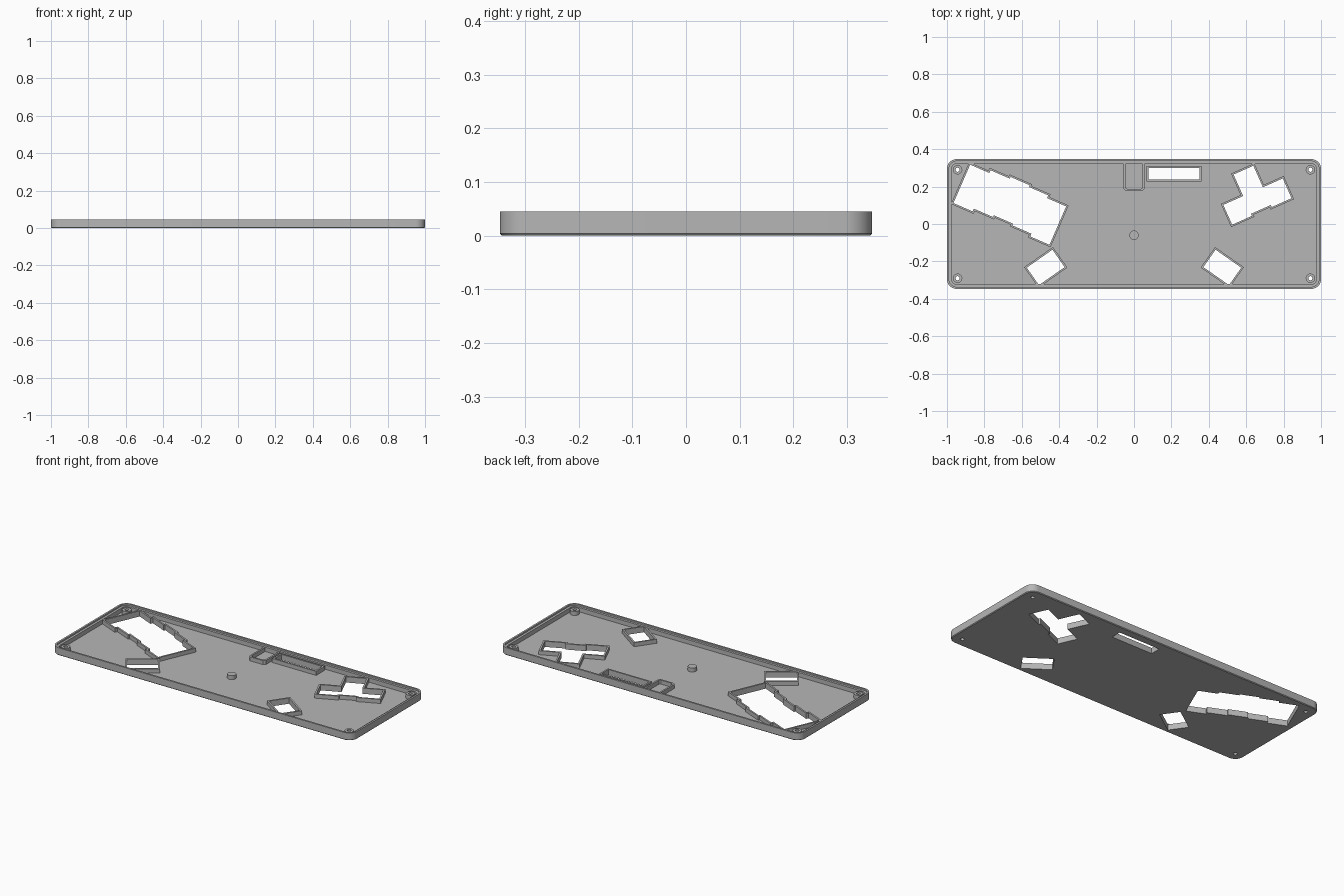
import bpy, bmesh, math
from mathutils import Vector, Matrix

cube = bpy.data.objects.get("Cube")
if cube:
    bpy.data.objects.remove(cube, do_unlink=True)

grey = bpy.data.materials.new("grey plastic")
grey.use_nodes = True
COLOUR = (0.47, 0.47, 0.47, 1)
grey.diffuse_color = COLOUR
grey.node_tree.nodes["Principled BSDF"].inputs["Base Color"].default_value = COLOUR

HALF_X, HALF_Y, HEIGHT = 1.0, 0.347, 0.045
FLOOR, RIM_TOP, RIM = 0.01, 0.034, 0.01


def loft(name, rings, closed=False):
    """Join (outline, height) rings; cap both ends, or join last to first."""
    bm = bmesh.new()
    loops = [[bm.verts.new((p[0], p[1], z)) for p in pts] for pts, z in rings]
    pairs = list(zip(loops, loops[1:]))
    if closed:
        pairs.append((loops[-1], loops[0]))
    else:
        bm.faces.new(loops[0])
        bm.faces.new(loops[-1])
    for a, b in pairs:
        n = len(a)
        for i in range(n):
            j = (i + 1) % n
            bm.faces.new((a[i], a[j], b[j], b[i]))
    bmesh.ops.recalc_face_normals(bm, faces=bm.faces)
    mesh = bpy.data.meshes.new(name)
    bm.to_mesh(mesh)
    bm.free()
    mesh.materials.append(grey)
    obj = bpy.data.objects.new(name, mesh)
    bpy.context.collection.objects.link(obj)
    return obj


def smooth(obj):
    bpy.ops.object.select_all(action='DESELECT')
    obj.select_set(True)
    bpy.context.view_layer.objects.active = obj
    bpy.ops.object.shade_smooth_by_angle(angle=math.radians(30))


def circle(x, y, r, n=32):
    return [(x + r * math.cos(math.tau * i / n), y + r * math.sin(math.tau * i / n))
            for i in range(n)]


def rounded_rect(inset, radius=0.052, steps=10):
    pts = []
    r = radius - inset
    for k, (sx, sy) in enumerate([(1, 1), (-1, 1), (-1, -1), (1, -1)]):
        for i in range(steps + 1):
            a = math.pi / 2 * (k + i / steps)
            pts.append((sx * (HALF_X - radius) + r * math.cos(a),
                        sy * (HALF_Y - radius) + r * math.sin(a)))
    return pts


def stepped_outline(columns, width, centre, degrees):
    """Counter-clockwise outline of side-by-side columns given as (low, high)."""
    x0 = -width * len(columns) / 2
    low, high = [], []
    for i, (lo, hi) in enumerate(columns):
        for x in (x0 + i * width, x0 + (i + 1) * width):
            low.append((x, lo))
            high.append((x, hi))
    turn = Matrix.Rotation(math.radians(degrees), 2)
    return [turn @ Vector(p) + Vector(centre) for p in low + high[::-1]]


def grow(pts, d):
    """Offset a right-angled outline outwards."""
    out = []
    for i, p in enumerate(pts):
        a = (p - pts[i - 1]).normalized()
        b = (pts[(i + 1) % len(pts)] - p).normalized()
        out.append(p + d * Vector((a.y + b.y, -a.x - b.x)))
    return out


# Tray with bottom chamfer, stepped lip and recessed floor
tray = loft("tray", [(rounded_rect(i), z) for i, z in [
    (0.004, 0), (0, 0.004), (0, HEIGHT), (0.011, HEIGHT),
    (0.011, 0.036), (0.025, 0.036), (0.025, FLOOR)]])

# Key openings and connector slot
key = 0.112
shift = [0, 0.016, 0.026, 0.016, 0]
openings = {
    "main_keys": stepped_outline([(s - key, s + key) for s in shift],
                                 key, (-0.664, 0.103), -23.5),
    "arrow_keys": stepped_outline([(-0.058, 0.058), (-0.046, 0.184), (-0.058, 0.058)],
                                  0.116, (0.66, 0.12), 24),
    "right_thumb_key": stepped_outline([(-0.057, 0.057)], 0.168, (-0.472, -0.232), 35),
    "left_thumb_key": stepped_outline([(-0.057, 0.057)], 0.168, (0.472, -0.232), -35),
    "connector_slot": stepped_outline([(-0.031, 0.031)], 0.272, (0.214, 0.269), 0),
}
cutters = []
for name, pts in openings.items():
    cutters.append(loft(name + "_cutter", [(pts, -0.02), (pts, RIM_TOP)]))
    outer = grow(pts, RIM)
    loft(name + "_rim", [(outer, 0.005), (outer, RIM_TOP), (pts, RIM_TOP), (pts, 0.005)],
         closed=True)

# Hollow screw bosses in the corners
for sx in (-1, 1):
    for sy in (-1, 1):
        x, y = sx * 0.943, sy * 0.29
        outer, inner = circle(x, y, 0.025), circle(x, y, 0.011)
        smooth(loft("screw_boss", [(outer, 0.005), (outer, RIM_TOP),
                                   (inner, RIM_TOP), (inner, 0.005)], closed=True))
        cutters.append(loft("screw_cutter", [(inner, -0.02), (inner, RIM_TOP)]))

# Cut every opening through the tray floor
for cutter in cutters:
    mod = tray.modifiers.new("cut", 'BOOLEAN')
    mod.operation, mod.solver, mod.object = 'DIFFERENCE', 'EXACT', cutter
bpy.context.view_layer.update()
cut_mesh = bpy.data.meshes.new_from_object(
    tray.evaluated_get(bpy.context.evaluated_depsgraph_get()))
tray.modifiers.clear()
tray.data = cut_mesh
for cutter in cutters:
    bpy.data.objects.remove(cutter, do_unlink=True)
smooth(tray)

# Centre support post
post = circle(0, -0.06, 0.025)
smooth(loft("support_post", [(post, 0.005), (post, RIM_TOP)]))

# U-shaped bracket open to the rear wall
half_u = [(0.055, 0.325), (0.055, 0.187), (0.044, 0.176)]
half_in = [(0.035, 0.186), (0.045, 0.193), (0.045, 0.325)]
mirror = lambda pts: [(-x, y) for x, y in reversed(pts)]
bracket = half_u + mirror(half_u) + mirror(half_in) + half_in
loft("rear_bracket", [(bracket, 0.005), (bracket, RIM_TOP)])
